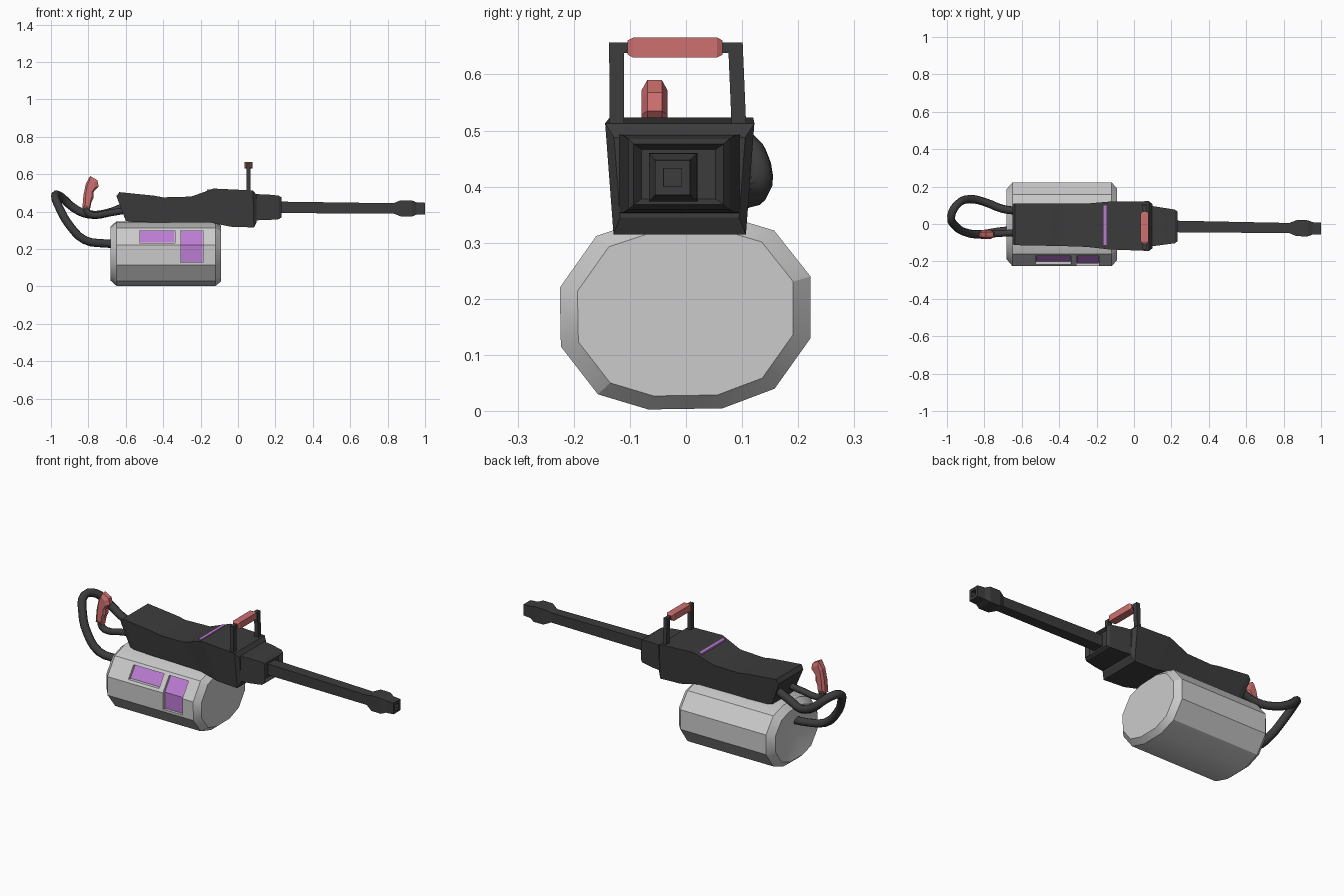
import bpy, bmesh
from mathutils import Vector

if "Cube" in bpy.data.objects:
    bpy.data.objects.remove(bpy.data.objects["Cube"])


def mat(name, rgb):
    m = bpy.data.materials.new(name)
    m.diffuse_color = (*rgb, 1)
    m.use_nodes = True
    m.node_tree.nodes["Principled BSDF"].inputs["Base Color"].default_value = m.diffuse_color
    return m


DARK = mat("dark", (0.045, 0.045, 0.045))
RED = mat("red", (0.62, 0.16, 0.16))
PURPLE = mat("purple", (0.5, 0.2, 0.65))


def loft(name, rings, material=None):
    """Skin a list of equal-length point rings and cap both ends."""
    bm = bmesh.new()
    vs = [[bm.verts.new(p) for p in r] for r in rings]
    n = len(vs[0])
    for a, b in zip(vs, vs[1:]):
        for i in range(n):
            j = (i + 1) % n
            bm.faces.new((a[i], a[j], b[j], b[i]))
    bm.faces.new(vs[0])
    bm.faces.new(vs[-1])
    bmesh.ops.recalc_face_normals(bm, faces=bm.faces)
    me = bpy.data.meshes.new(name)
    bm.to_mesh(me)
    bm.free()
    ob = bpy.data.objects.new(name, me)
    bpy.context.collection.objects.link(ob)
    if material:
        me.materials.append(material)
    return ob


def smooth(ob, angle):
    bpy.ops.object.select_all(action='DESELECT')
    bpy.context.view_layer.objects.active = ob
    ob.select_set(True)
    bpy.ops.object.shade_smooth_by_angle(angle=angle)


def prism_x(name, yz, x0, x1, material=None):
    return loft(name, [[(x, y, z) for y, z in yz] for x in (x0, x1)], material)


def box(name, lo, hi, material):
    (x0, y0, z0), (x1, y1, z1) = lo, hi
    return prism_x(name, [(y0, z0), (y1, z0), (y1, z1), (y0, z1)], x0, x1, material)


def yc(x):  # the gun axis is yawed slightly
    return -0.010 - 0.014 * x


def rect(x, hy, hz):
    z = 0.424 - 0.008 * x
    return [(x, yc(x) + sy * hy, z + sz * hz) for sy, sz in ((-1, -1), (1, -1), (1, 1), (-1, 1))]


def tube(name, pts, radius, material):
    cu = bpy.data.curves.new(name, 'CURVE')
    cu.dimensions = '3D'
    cu.bevel_depth = radius
    cu.bevel_resolution = 2
    cu.resolution_u = 3
    cu.use_fill_caps = True
    s = cu.splines.new('BEZIER')
    s.bezier_points.add(len(pts) - 1)
    for bp, p in zip(s.bezier_points, pts):
        bp.co = p
        bp.handle_left_type = bp.handle_right_type = 'AUTO'
    cu.materials.append(material)
    ob = bpy.data.objects.new(name, cu)
    bpy.context.collection.objects.link(ob)


# Tank: twelve-sided drum with bevelled ends and a slightly dished back
section = [(-.225, .22), (-.223, .115), (-.157, .03), (-.067, .003), (.065, .005), (.158, .04),
           (.222, .13), (.222, .24), (.157, .322), (.07, .348), (-.07, .342), (-.16, .312)]
tank = loft("tank", [[(x, y * s, .175 + (z - .175) * s) for y, z in section]
                     for x, s in ((-.655, .2), (-.683, .83), (-.65, 1), (-.12, 1), (-.09, .86))])

# Recessed purple windows following the tank side
def side(z, depth):
    """Tank side y at height z, pushed inwards by depth."""
    return -.225 + depth + max(0, z - .22) * .065 / .092


for name, x0, x1, z0, z1 in (("long_window", -.527, -.338, .233, .298),
                             ("tall_window", -.307, -.187, .128, .298)):
    def strip(depth, out, a, b):
        zs = [a, .22, b] if a < .22 else [a, b]
        return [(side(z, depth), z) for z in zs] + [(out, b), (out, a)]
    cutter = prism_x(name + "_cutter", strip(.02, -.3, z0, z1), x0, x1)
    cutter.hide_render = True
    mod = tank.modifiers.new(name, 'BOOLEAN')
    mod.operation = 'DIFFERENCE'
    mod.solver = 'EXACT'
    mod.object = cutter
    bpy.context.view_layer.objects.active = tank
    bpy.ops.object.modifier_apply(modifier=name)
    bpy.data.objects.remove(cutter)
    prism_x(name, strip(.014, -.14, z0 + .002, z1 - .002), x0 + .002, x1 - .002, PURPLE)
smooth(tank, 0.45)

# Body: stations of (top x, z, half width, bottom x, z, half width)
stations = [(-.65, .482, .108, -.60, .35, .095), (-.635, .504, .112, -.57, .345, .1),
            (-.45, .485, .113, -.45, .342, .102), (-.40, .476, .113, -.38, .342, .102),
            (-.25, .480, .116, -.15, .342, .108), (-.13, .523, .128, -.04, .319, .115),
            (.08, .513, .133, .085, .315, .118), (.10, .488, .117, .10, .345, .106)]
loft("body", [[(xb, yc(xb) - wb, zb), (xb, yc(xb) + wb, zb), (xt, yc(xt) + wt, zt), (xt, yc(xt) - wt, zt)]
              for xt, zt, wt, xb, zb, wb in stations], DARK)
box("body_stripe", (-.166, -.113, .49), (-.148, .098, .519), PURPLE)

# Neck, barrel and hollow muzzle
loft("neck", [rect(*r) for r in ((.08, .11, .07), (.15, .1, .069), (.218, .09, .063),
                                 (.232, .08, .054), (.215, .066, .044))], DARK)
loft("barrel", [rect(.2, .031, .031), rect(.86, .027, .027)], DARK)
loft("muzzle", [rect(x, h, h) for x, h in ((.83, .027), (.87, .043), (.93, .043), (.955, .033),
                                           (1, .031), (1, .016), (.94, .016))], DARK)

# Carry handle: two leaning posts, a bar and a bevelled red grip
for name, yb, yt in (("left_post", -.123, -.124), ("right_post", .095, .088)):
    loft(name, [[(.057 + a * .011, y + b * .013, z) for a, b in ((-1, -1), (1, -1), (1, 1), (-1, 1))]
                for y, z in ((yb, .49), (yt, .657))], DARK)
box("handle_bar", (.048, -.13, .638), (.066, .095, .657), DARK)
loft("handle_grip", [[(.057 + a * s, y, .648 + b * s * .85) for a, b in ((-1, -1), (1, -1), (1, 1), (-1, 1))]
                     for y, s in ((-.104, .015), (-.094, .021), (.055, .021), (.065, .015))], RED)

# Rear pistol grip with chamfered sides, on its bent rod
outline = [(-.832, .42), (-.792, .41), (-.784, .45), (-.772, .475), (-.772, .505), (-.745, .535),
           (-.752, .568), (-.79, .59), (-.813, .55), (-.826, .49)]
cx, cz = -.795, .5
loft("rear_grip", [[(cx + (x - cx) * s, y, cz + (z - cz) * (1 + s) / 2) for x, z in outline]
                   for y, s in ((-.079, .6), (-.069, 1), (-.043, 1), (-.033, .6))], RED)
tube("grip_rod", [(-.81, -.056, .43), (-.803, -.056, .395), (-.775, -.055, .38),
                  (-.70, -.05, .39), (-.59, -.045, .408)], .018, DARK)

# Hose looping from the tank back up to the body
tube("hose", [(-.62, -.03, .228), (-.72, -.04, .23), (-.82, -.055, .248), (-.90, -.045, .325),
              (-.955, -.01, .42), (-.978, .04, .487), (-.945, .105, .478), (-.88, .133, .42),
              (-.80, .118, .385), (-.70, .08, .392), (-.60, .07, .43)], .022, DARK)
